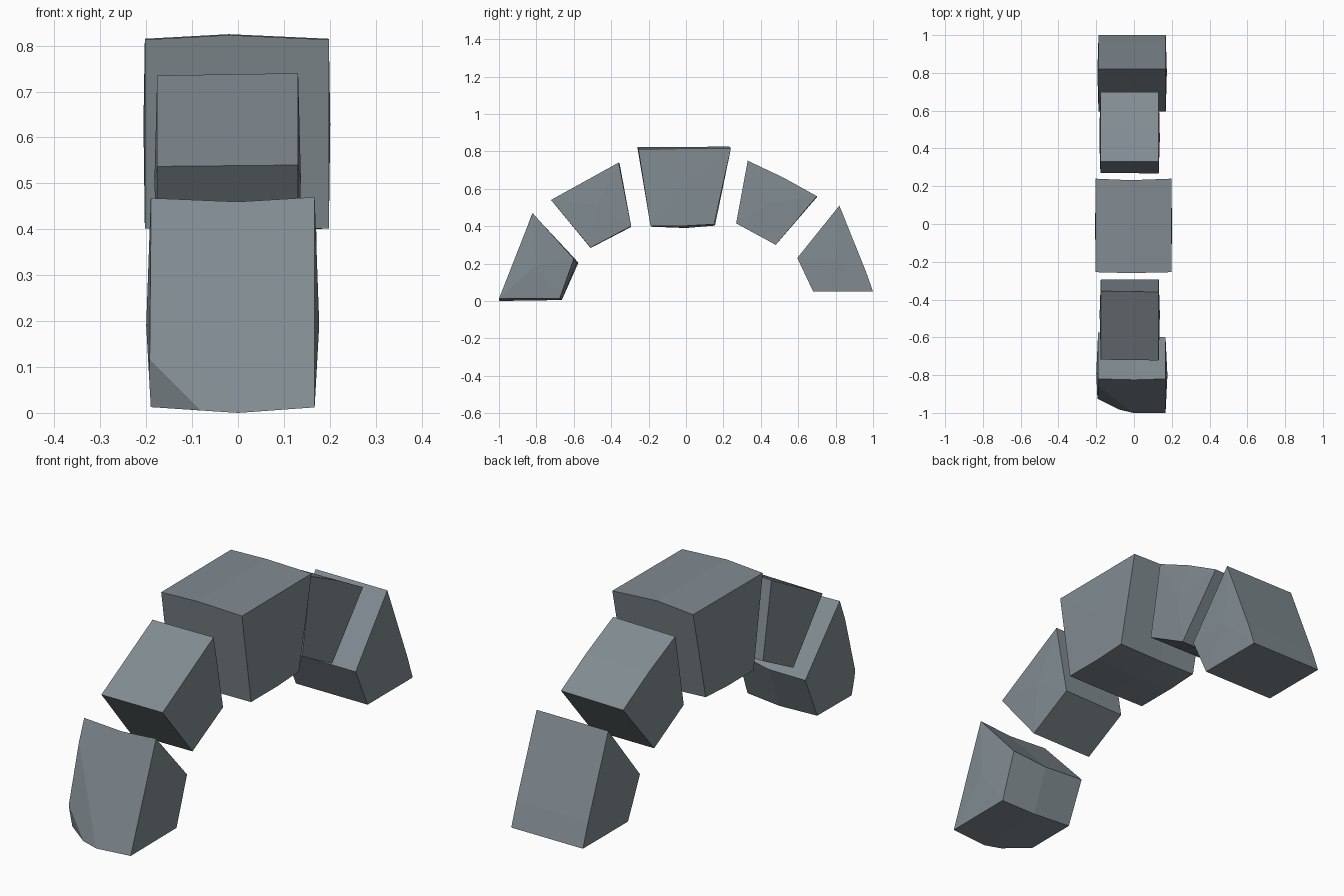
import bpy, bmesh
from mathutils import Vector

if "Cube" in bpy.data.objects:
    bpy.data.objects.remove(bpy.data.objects["Cube"])

# Slate colour shared by all stones
slate = bpy.data.materials.new("slate")
slate.diffuse_color = (0.22, 0.26, 0.285, 1.0)
slate.use_nodes = True
slate.node_tree.nodes["Principled BSDF"].inputs["Base Color"].default_value = slate.diffuse_color


def stone(name, sections, side_bulge=0.005, chips=()):
    """Loft a block through (x, [(y, z), ...]) sections, then slice off chips."""
    bm = bmesh.new()
    rings = [[bm.verts.new((x, y, z)) for y, z in prof] for x, prof in sections]
    n = len(rings[0])
    for a, b in zip(rings, rings[1:]):
        for i in range(n):
            j = (i + 1) % n
            bm.faces.new((a[i], a[j], b[j], b[i]))
    ends = [bm.faces.new(rings[0][::-1]), bm.faces.new(rings[-1])]
    bmesh.ops.recalc_face_normals(bm, faces=bm.faces)
    # slightly swollen ends
    bmesh.ops.poke(bm, faces=ends, offset=side_bulge)
    centre = sum((v.co for v in bm.verts), Vector()) / len(bm.verts)
    for pts in chips:
        p, q, r = map(Vector, pts)
        normal = (q - p).cross(r - p).normalized()
        if normal.dot(centre - p) > 0:
            normal.negate()
        bmesh.ops.bisect_plane(bm, geom=bm.verts[:] + bm.edges[:] + bm.faces[:],
                               plane_co=p, plane_no=normal, clear_outer=True)
        rim = [e for e in bm.edges if e.is_boundary]
        bmesh.ops.holes_fill(bm, edges=rim, sides=0)
    bmesh.ops.recalc_face_normals(bm, faces=bm.faces)
    mesh = bpy.data.meshes.new(name)
    bm.to_mesh(mesh)
    bm.free()
    mesh.materials.append(slate)
    obj = bpy.data.objects.new(name, mesh)
    bpy.context.collection.objects.link(obj)
    return obj


# Keystone
key = [(-0.255, 0.813), (0.24, 0.815), (0.15, 0.41), (0.0, 0.402), (-0.19, 0.402)]
key_mid = [(-0.26, 0.823), (0.232, 0.825), (0.155, 0.403), (0.0, 0.39), (-0.185, 0.397)]
stone("keystone", [(-0.203, key), (-0.02, key_mid), (0.198, key)], 0.003)

# Shoulder stones
front = [(-0.36, 0.74), (-0.293, 0.40), (-0.51, 0.285), (-0.722, 0.54)]
front_low = [(-0.355, 0.735), (-0.295, 0.395), (-0.51, 0.283), (-0.718, 0.537)]
stone("front_shoulder_stone", [(-0.176, front_low), (0.131, front)], 0.006)
back = [(0.33, 0.75), (0.52, 0.66), (0.70, 0.56), (0.48, 0.30), (0.268, 0.415)]
back_low = [(0.33, 0.745), (0.52, 0.655), (0.70, 0.555), (0.48, 0.30), (0.27, 0.415)]
stone("back_shoulder_stone", [(-0.178, back_low), (0.131, back)], 0.006)

# Front foot, with its lower outer corner worn away
foot = [(-1.0, 0.012), (-0.82, 0.47), (-0.60, 0.225), (-0.675, 0.014)]
foot_mid = [(-1.0, 0.0), (-0.825, 0.46), (-0.585, 0.20), (-0.665, 0.005)]
foot_far = [(-1.0, 0.012), (-0.82, 0.468), (-0.575, 0.205), (-0.66, 0.014)]
stone("front_foot_stone", [(-0.19, foot_far), (0.0, foot_mid), (0.167, foot)], 0.01,
      chips=[((-0.195, -0.857, 0.37), (0.0, -1.0, 0.005), (-0.195, -0.93, 0.10)),
             ((-0.195, -0.925, 0.12), (-0.10, -0.97, 0.015), (-0.195, -0.90, 0.01))])

# Back foot
foot = [(1.0, 0.05), (0.963, 0.155), (0.82, 0.51), (0.595, 0.23), (0.68, 0.05)]
stone("back_foot_stone", [(-0.188, foot), (0.168, foot)], 0.006)
